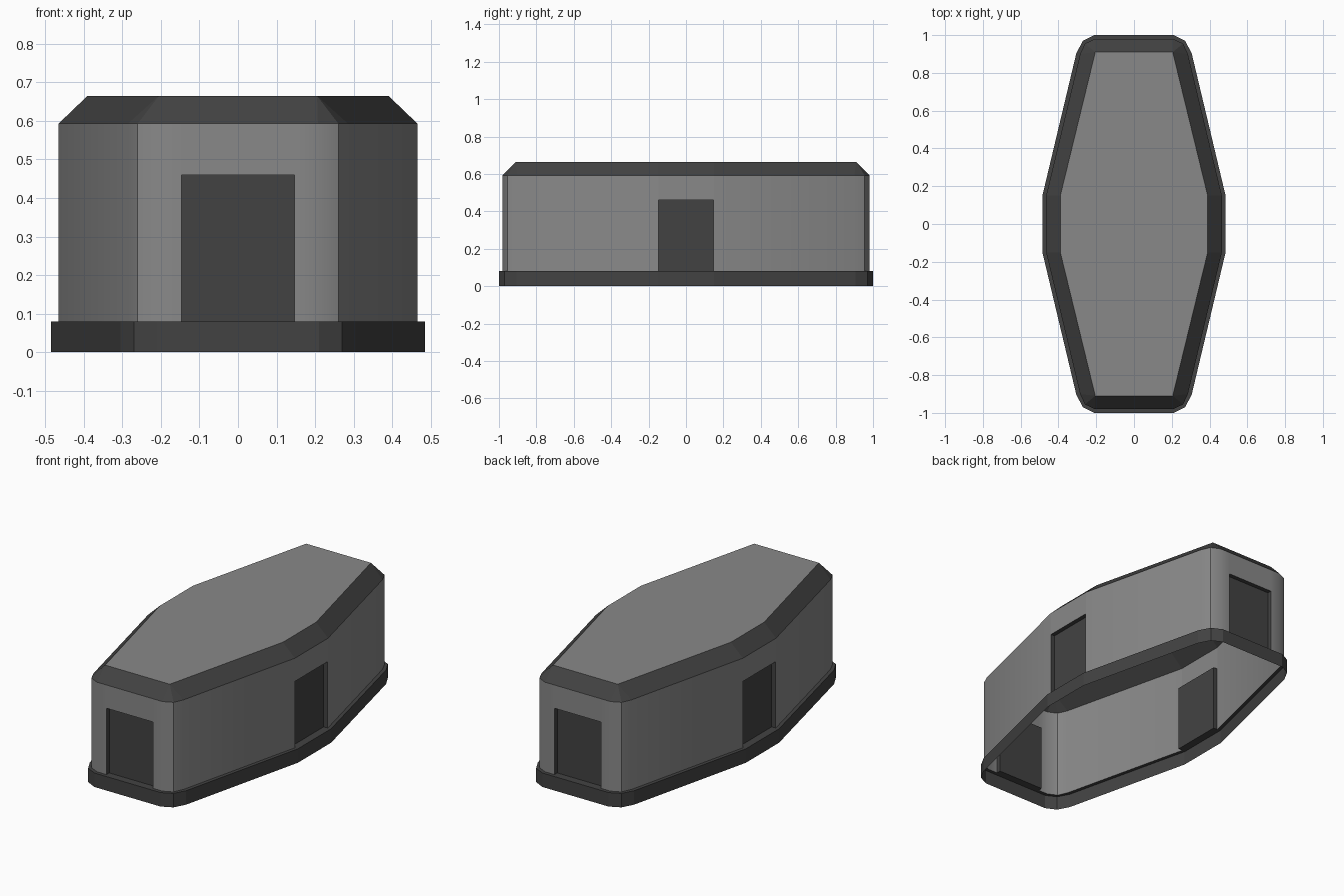
import bpy
from mathutils import Vector

if "Cube" in bpy.data.objects:
    bpy.data.objects.remove(bpy.data.objects["Cube"])

Z_BASE, Z_DOOR, Z_WALL, Z_TOP = 0.08, 0.46, 0.593, 0.665
HALF_DOOR, RECESS = 0.147, 0.025


def material(name, v):
    m = bpy.data.materials.new(name)
    m.diffuse_color = (v, v, v, 1)
    m.use_nodes = True
    m.node_tree.nodes["Principled BSDF"].inputs["Base Color"].default_value = m.diffuse_color
    return m


GREY, DARK = material("wall_grey", 0.25), material("trim_dark", 0.055)


def outline(quarter):
    """Mirror a quarter outline (side to end) into a full counter-clockwise loop."""
    q = list(quarter)
    r = q[::-1]
    return (q + [(-x, y) for x, y in r] + [(-x, -y) for x, y in q]
            + [(x, -y) for x, y in r])


def make(name, verts, faces, mat, smooth=False):
    me = bpy.data.meshes.new(name)
    me.from_pydata(verts, [], faces)
    me.materials.append(mat)
    ob = bpy.data.objects.new(name, me)
    bpy.context.collection.objects.link(ob)
    if smooth:
        bpy.ops.object.select_all(action='DESELECT')
        ob.select_set(True)
        bpy.context.view_layer.objects.active = ob
        bpy.ops.object.shade_smooth_by_angle(angle=0.7)
    return ob


def loft(name, rings, mat, skip=(), smooth=False):
    """Skin a stack of (outline, z) rings; skip holds (level, column) holes."""
    n = len(rings[0][0])
    verts = [(x, y, z) for loop, z in rings for x, y in loop]
    faces = [(k * n + i, k * n + (i + 1) % n, (k + 1) * n + (i + 1) % n, (k + 1) * n + i)
             for k in range(len(rings) - 1) for i in range(n) if (k, i) not in skip]
    return make(name, verts, faces, mat, smooth)


base_q = [(0.485, 0.15), (0.305, 0.905), (0.27, 0.97), (0.21, 1.0)]
wall_q = [(0.465, 0.15), (0.285, 0.9), (0.26, 0.955), (0.207, 0.98)]
top_q = [(0.39, 0.15), (0.205, 0.91)]
base_loop, wall_loop, top_loop = map(outline, (base_q, wall_q, top_q))

# Base skirt, open underneath, with a narrow ledge up to the wall
loft("base_skirt", [(base_loop, 0), (base_loop, Z_BASE), (wall_loop, Z_BASE)], DARK)

# Wall shell with four door openings
door_loop = outline([(0.465, HALF_DOOR)] + wall_q + [(HALF_DOOR, 0.98)])
door_cols = (5, 11, 17, 23)
loft("wall", [(door_loop, Z_BASE), (door_loop, Z_DOOR), (door_loop, Z_WALL)], GREY,
     skip={(0, i) for i in door_cols}, smooth=True)

# Recessed doors
for name, i in zip(("back_door", "left_door", "front_door", "right_door"), door_cols):
    a, b = Vector(door_loop[i]), Vector(door_loop[(i + 1) % len(door_loop)])
    inward = -(a + b).normalized() * RECESS
    verts = [(p.x, p.y, z) for off in (Vector((0, 0)), inward)
             for p, z in ((a + off, Z_BASE), (b + off, Z_BASE),
                          (b + off, Z_DOOR), (a + off, Z_DOOR))]
    faces = [(4, 5, 6, 7)] + [(k, (k + 1) % 4, (k + 1) % 4 + 4, k + 4) for k in range(4)]
    make(name, verts, faces, DARK)

# Sloped roof edge: rounded corners fan into sharp roof corners
trim_q = wall_q
n = len(wall_loop)
verts = [(x, y, Z_WALL) for x, y in wall_loop] + [(x, y, Z_TOP) for x, y in top_loop]
to_top = []
for k in range(4):
    m = [0, 1, 1, 1] if k % 2 == 0 else [0, 0, 0, 1]
    to_top += [n + 2 * k + j for j in m]
faces = []
for i in range(n):
    j = (i + 1) % n
    f = [i, j, to_top[j]]
    if to_top[i] != to_top[j]:
        f.append(to_top[i])
    faces.append(f)
make("roof_edge", verts, faces, DARK)

# Flat roof
make("roof", [(x, y, Z_TOP) for x, y in top_loop], [range(len(top_loop))], GREY)
